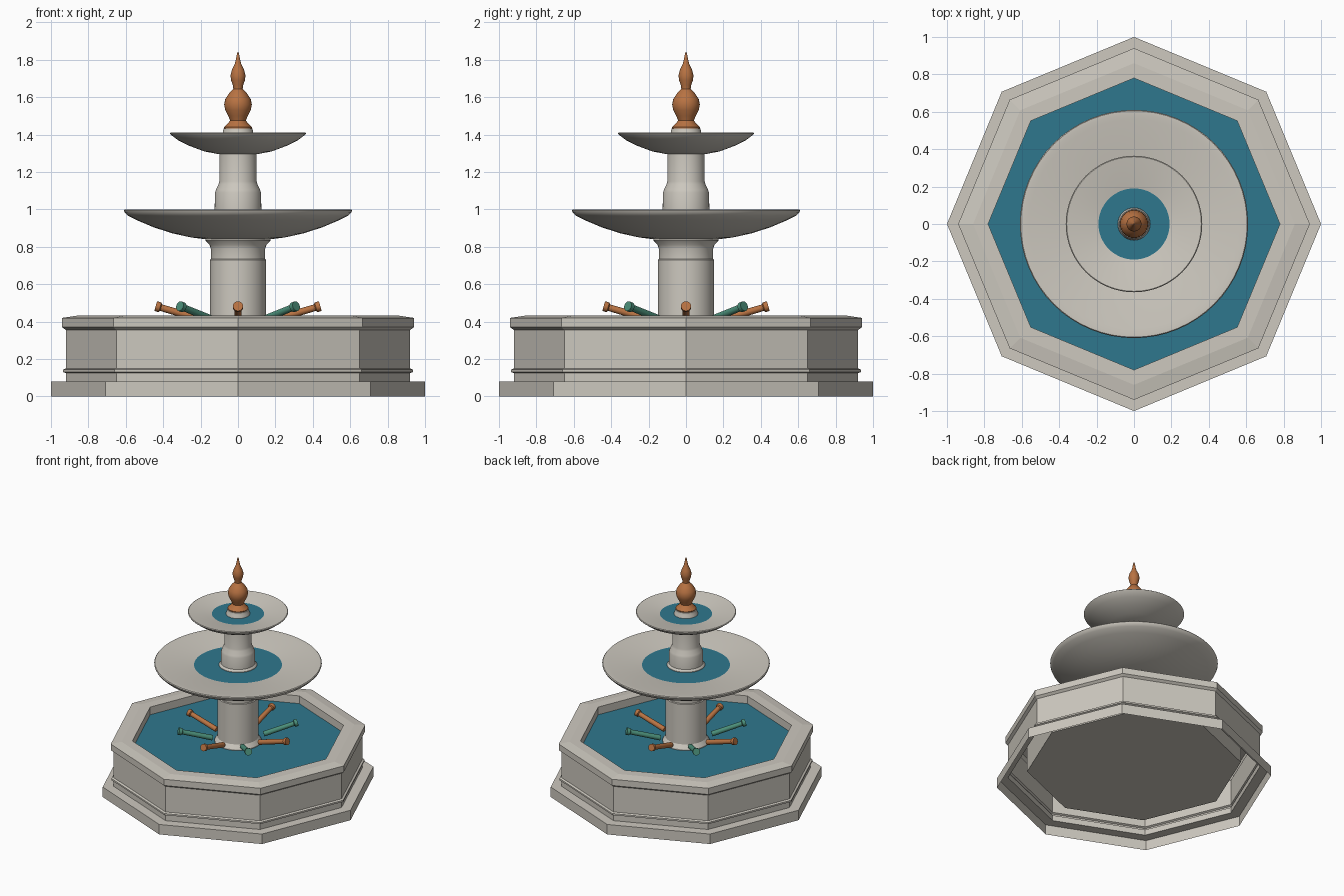
import bpy
import bmesh
from math import cos, sin, pi, radians
from mathutils import Vector

cube = bpy.data.objects.get("Cube")
if cube:
    bpy.data.objects.remove(cube, do_unlink=True)


def material(name, color, roughness):
    m = bpy.data.materials.new(name)
    m.use_nodes = True
    m.diffuse_color = (*color, 1)
    shader = m.node_tree.nodes["Principled BSDF"]
    shader.inputs["Base Color"].default_value = (*color, 1)
    shader.inputs["Roughness"].default_value = roughness
    return m


STONE = material("pale stone", (0.61, 0.58, 0.52), 0.8)
WATER = material("teal water", (0.028, 0.185, 0.27), 0.3)
COPPER = material("copper", (0.48, 0.17, 0.055), 0.4)
PATINA = material("green patina", (0.07, 0.27, 0.19), 0.5)


def lathe(name, profile, mat, sides=64, smooth=True):
    """Revolve (radius, height) points about z; outer side runs upward."""
    bm = bmesh.new()
    rings = []
    for r, z in profile:
        if r == 0:
            rings.append([bm.verts.new((0, 0, z))] * sides)
        else:
            rings.append([bm.verts.new((r * cos(2 * pi * k / sides),
                                        r * sin(2 * pi * k / sides), z))
                          for k in range(sides)])
    for a, b in zip(rings, rings[1:]):
        for k in range(sides):
            n = (k + 1) % sides
            corners = dict.fromkeys((a[k], a[n], b[n], b[k]))
            bm.faces.new(list(corners)).smooth = smooth
    mesh = bpy.data.meshes.new(name)
    bm.to_mesh(mesh)
    bm.free()
    mesh.materials.append(mat)
    if smooth:
        mesh.set_sharp_from_angle(angle=radians(32))
    obj = bpy.data.objects.new(name, mesh)
    bpy.context.collection.objects.link(obj)
    return obj


# Octagonal basin: plinth, wall, string course, coping and floor, open below
lathe("basin", [(1, 0), (1, 0.08), (0.92, 0.08),
                (0.92, 0.125), (0.935, 0.13), (0.935, 0.143), (0.92, 0.15),
                (0.92, 0.355), (0.94, 0.37), (0.94, 0.42), (0.86, 0.432),
                (0.78, 0.432), (0.78, 0.125), (0, 0.125)],
      STONE, sides=8, smooth=False)
lathe("basin_water", [(0.78, 0.37), (0, 0.37)], WATER, sides=8, smooth=False)

# Lower column and bowl
lathe("lower_column", [(0.17, 0.125), (0.17, 0.38), (0.15, 0.41), (0.15, 0.73),
                       (0.145, 0.735), (0.145, 0.79), (0.152, 0.81),
                       (0.175, 0.835), (0.175, 0.85)], STONE)
lathe("lower_bowl", [(0, 0.84), (0.17, 0.84), (0.25, 0.85), (0.35, 0.872),
                     (0.45, 0.904), (0.54, 0.942), (0.59, 0.967),
                     (0.605, 0.982), (0.61, 0.994), (0.605, 1.0),
                     (0.585, 1.0), (0.56, 0.996), (0.32, 0.979),
                     (0.2, 0.95), (0, 0.94)], STONE)
lathe("lower_bowl_water", [(0.32, 0.981), (0, 0.981)], WATER)

# Upper column and bowl
lathe("upper_column", [(0.14, 0.94), (0.138, 0.985), (0.125, 1.0),
                       (0.123, 1.09), (0.118, 1.105), (0.104, 1.135),
                       (0.1, 1.15), (0.1, 1.31)], STONE)
lathe("upper_bowl", [(0, 1.295), (0.1, 1.295), (0.18, 1.31), (0.26, 1.34),
                     (0.32, 1.37), (0.36, 1.4), (0.365, 1.407), (0.36, 1.411),
                     (0.35, 1.409), (0.19, 1.389), (0.12, 1.37), (0, 1.365)],
      STONE)
lathe("upper_bowl_water", [(0.19, 1.391), (0, 1.391)], WATER)

# Finial on its stone seat
lathe("finial_seat", [(0.09, 1.37), (0.085, 1.405), (0.08, 1.415),
                      (0.078, 1.432), (0, 1.432)], STONE)
lathe("finial", [(0, 1.43), (0.073, 1.43), (0.075, 1.44), (0.058, 1.455),
                 (0.042, 1.475), (0.052, 1.5), (0.068, 1.53), (0.074, 1.56),
                 (0.068, 1.59), (0.048, 1.62), (0.025, 1.645), (0.028, 1.665),
                 (0.037, 1.69), (0.04, 1.715), (0.033, 1.745), (0.018, 1.775),
                 (0.012, 1.8), (0.006, 1.83), (0, 1.845)], COPPER, sides=32)

# Ring of spray nozzles, copper and patina by turns
for i in range(8):
    angle = i * pi / 4
    out = Vector((cos(angle), sin(angle), 0))
    start = out * 0.19 + Vector((0, 0, 0.41))
    axis = out * 0.25 + Vector((0, 0, 0.073))
    length = axis.length
    nozzle = lathe(f"nozzle_{i + 1}",
                   [(0, 0), (0.02, 0), (0.018, length - 0.03),
                    (0.027, length - 0.024), (0.027, length), (0, length)],
                   PATINA if i % 2 else COPPER, sides=16)
    nozzle.location = start
    nozzle.rotation_mode = "QUATERNION"
    nozzle.rotation_quaternion = axis.to_track_quat("Z", "Y")
